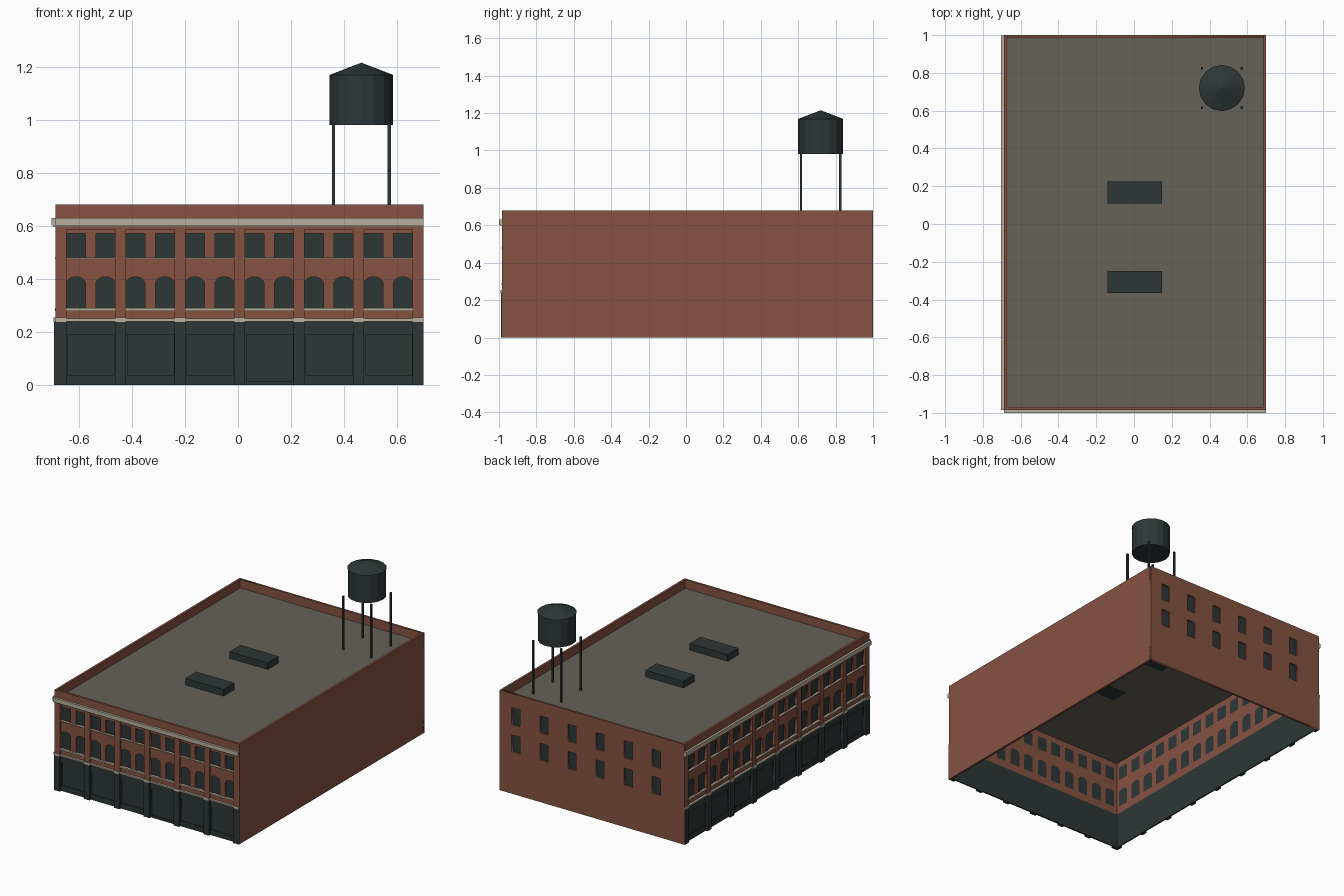
import bpy, bmesh, math
from mathutils import Matrix, Vector

cube = bpy.data.objects.get("Cube")
if cube:
    bpy.data.objects.remove(cube, do_unlink=True)


def material(name, rgb):
    m = bpy.data.materials.new(name)
    m.use_nodes = True
    m.diffuse_color = (*rgb, 1)
    m.node_tree.nodes["Principled BSDF"].inputs["Base Color"].default_value = (*rgb, 1)
    return m


brick = material("brick", (0.235, 0.085, 0.053))
dark = material("dark_green_grey", (0.027, 0.037, 0.037))
cream = material("cream_stone", (0.48, 0.43, 0.33))
tar = material("roof_grey", (0.13, 0.122, 0.102))


def add_object(name, mesh, mat, matrix=Matrix()):
    mesh.materials.clear()
    mesh.materials.append(mat)
    obj = bpy.data.objects.new(name, mesh)
    obj.matrix_world = matrix
    bpy.context.collection.objects.link(obj)
    return obj


def boxes(name, mat, spans, matrix=Matrix()):
    """One object made of boxes, each given as (a0, a1, b0, b1, c0, c1)."""
    bm = bmesh.new()
    for a0, a1, b0, b1, c0, c1 in spans:
        centre = Vector((a0 + a1, b0 + b1, c0 + c1)) / 2
        size = Matrix.Diagonal((a1 - a0, b1 - b0, c1 - c0, 1))
        bmesh.ops.create_cube(bm, size=1, matrix=Matrix.Translation(centre) @ size)
    mesh = bpy.data.meshes.new(name)
    bm.to_mesh(mesh)
    bm.free()
    return add_object(name, mesh, mat, matrix)


def plate(name, mat, outlines, n0, n1, matrix):
    """Extruded flat outlines; an outline inside another becomes a hole."""
    curve = bpy.data.curves.new(name, "CURVE")
    curve.dimensions = "2D"
    curve.fill_mode = "BOTH"
    curve.extrude = (n1 - n0) / 2
    for pts in outlines:
        spline = curve.splines.new("POLY")
        spline.points.add(len(pts) - 1)
        for p, (u, z) in zip(spline.points, pts):
            p.co = (u, z, 0, 1)
        spline.use_cyclic_u = True
    helper = bpy.data.objects.new(name + "_outline", curve)
    bpy.context.collection.objects.link(helper)
    bpy.context.view_layer.update()
    graph = bpy.context.evaluated_depsgraph_get()
    mesh = bpy.data.meshes.new_from_object(helper.evaluated_get(graph))
    bpy.data.objects.remove(helper, do_unlink=True)
    return add_object(name, mesh, mat, matrix @ Matrix.Translation((0, 0, (n0 + n1) / 2)))


def rect(u0, u1, z0, z1):
    return [(u0, z0), (u1, z0), (u1, z1), (u0, z1)]


def arch(u0, u1, z0, spring, rise, steps=8):
    mid, half = (u0 + u1) / 2, (u1 - u0) / 2
    top = [(mid + half * math.cos(math.pi * i / steps),
            spring + rise * math.sin(math.pi * i / steps)) for i in range(steps + 1)]
    return [(u0, z0), (u1, z0)] + top


def wall_frame(origin, u):
    """Local axes: along the wall, up, outward."""
    u, up = Vector(u), Vector((0, 0, 1))
    m = Matrix((u, up, u.cross(up))).transposed().to_4x4()
    m.translation = Vector(origin)
    return m


LEFT, RIGHT, FRONT, BACK = -0.688, 0.70, -0.985, 1.0
TOP, ROOF, BASE, EAVE = 0.68, 0.622, 0.24, 0.60
PILASTER = 0.0415


def facade(name, frame, length, bays, door_bay=None):
    step = (length - PILASTER) / bays
    piers = [(i * step, i * step + PILASTER) for i in range(bays + 1)]
    clear = [(piers[i][1], piers[i + 1][0]) for i in range(bays)]

    # window and shop panel outlines
    windows, panels = [], []
    for i, (a, b) in enumerate(clear):
        w = (b - a) * 0.395
        for u0, u1 in ((a, a + w), (b - w, b)):
            windows.append(arch(u0, u1, 0.29, 0.382, 0.026))
            windows.append(rect(u0, u1, 0.481, 0.572))
        panels.append(rect(a + 0.005, b - 0.002, 0.015 if i == door_bay else 0.037, 0.19))

    # brick upper wall and dark shop front, with set-back panes
    plate(name + "_brick_wall", brick, [rect(0, length, BASE, EAVE)] + windows, -0.02, -0.01, frame)
    plate(name + "_window_panes", dark, windows, -0.02, -0.018, frame)
    plate(name + "_shop_front", dark, [rect(0, length, 0, BASE)] + panels, -0.02, -0.01, frame)
    plate(name + "_shop_panels", dark, panels, -0.02, -0.016, frame)

    # pilasters, corbels and parapet
    boxes(name + "_brick_pilasters", brick, [(a, b, BASE, EAVE, -0.015, 0) for a, b in piers], frame)
    boxes(name + "_shop_pilasters", dark, [(a, b, 0, BASE, -0.015, 0.005) for a, b in piers], frame)
    boxes(name + "_corbels", brick, [(a, b, 0.587, EAVE, -0.012, -0.004) for a, b in clear], frame)
    boxes(name + "_parapet", brick, [(0, length, EAVE, TOP, -0.015, 0)], frame)

    # stone bands and cornice
    sills = [(a, b, z0, z1, -0.012, 0.001) for a, b in clear
             for z0, z1 in ((0.28, 0.29), (0.475, 0.481))]
    boxes(name + "_sills", cream, sills, frame)
    band = [(0, length, BASE, 0.25, -0.012, 0.004)]
    band += [(a, b, BASE - 0.002, 0.254, -0.01, 0.008) for a, b in piers]
    boxes(name + "_stone_band", cream, band, frame)
    boxes(name + "_cornice", cream, [(0, length, 0.602, 0.63, -0.002, 0.015),
                                     (0, length, 0.596, 0.604, -0.002, 0.008)], frame)


facade("front", wall_frame((LEFT, FRONT, 0), (1, 0, 0)), RIGHT - LEFT - 0.001, 6, door_bay=3)
facade("side", wall_frame((LEFT, BACK - 0.001, 0), (0, -1, 0)), BACK - FRONT - 0.001, 8)

# plain party wall
boxes("party_wall", brick, [(RIGHT - 0.015, RIGHT, FRONT, BACK, 0, TOP)])

# back wall with two rows of small windows
back_frame = wall_frame((RIGHT, BACK, 0), (-1, 0, 0))
openings = [rect(u - 0.031, u + 0.031, z0, z1)
            for u in (0.122 + 0.211 * i for i in range(6))
            for z0, z1 in ((0.285, 0.40), (0.47, 0.585))]
plate("back_wall", brick, [rect(0, RIGHT - LEFT, 0, TOP)] + openings, -0.015, 0, back_frame)
plate("back_window_panes", dark, openings, -0.015, -0.011, back_frame)

# roof deck and skylights
boxes("roof_deck", tar, [(LEFT + 0.01, RIGHT - 0.01, FRONT + 0.01, BACK - 0.01, ROOF - 0.006, ROOF)])
boxes("skylights", dark, [(-0.14, 0.147, y - 0.059, y + 0.059, ROOF - 0.008, 0.667)
                          for y in (0.167, -0.307)])

# water tower: tank, conical lid and four legs
TX, TY, TANK_R = 0.465, 0.72, 0.122
bm = bmesh.new()
for r1, r2, z0, z1 in ((TANK_R - 0.002, TANK_R - 0.002, 0.98, 1.168), (TANK_R, 0, 1.168, 1.215)):
    bmesh.ops.create_cone(bm, cap_ends=True, segments=16, radius1=r1, radius2=r2, depth=z1 - z0,
                          matrix=Matrix.Translation((TX, TY, (z0 + z1) / 2)))
tank = bpy.data.meshes.new("water_tank")
bm.to_mesh(tank)
bm.free()
add_object("water_tank", tank, dark)
LEG, OUT = 0.006, 0.105
boxes("water_tank_legs", dark, [(x - LEG, x + LEG, y - LEG, y + LEG, ROOF - 0.002, 0.985)
                                for x in (TX - OUT, TX + OUT) for y in (TY - OUT, TY + OUT)])
